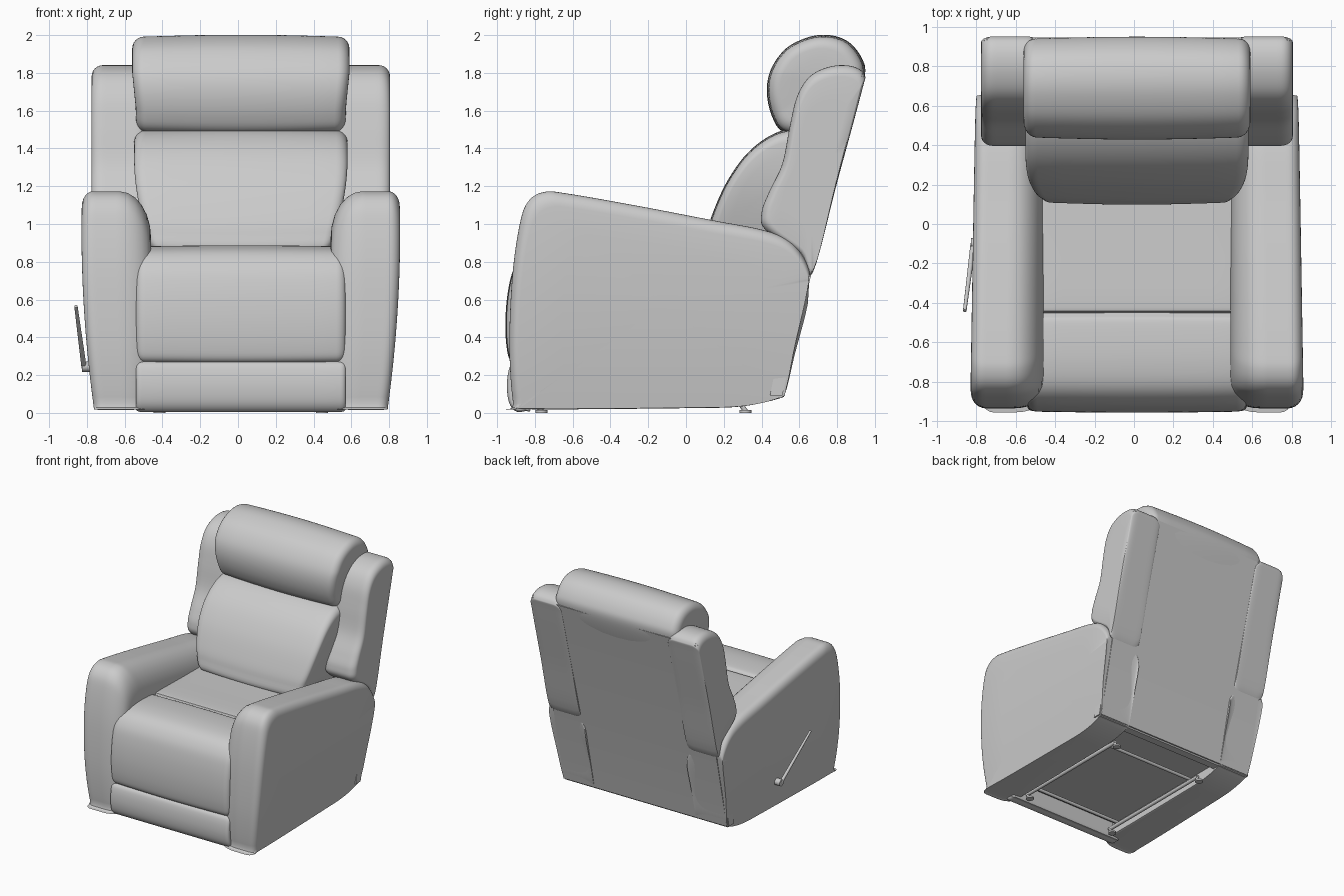
import bpy, bmesh, math
from mathutils import Vector

if "Cube" in bpy.data.objects:
    bpy.data.objects.remove(bpy.data.objects["Cube"])

CX = 0.015  # upholstery centre line (the lever sticks out on the left)


def material(name, c):
    m = bpy.data.materials.new(name)
    m.diffuse_color = (c, c, c, 1)
    m.use_nodes = True
    m.node_tree.nodes["Principled BSDF"].inputs["Base Color"].default_value = m.diffuse_color
    return m


GREY = material("light grey", 0.6)


def finish(name, bm, angle=40):
    bmesh.ops.remove_doubles(bm, verts=bm.verts, dist=1e-5)
    bmesh.ops.recalc_face_normals(bm, faces=bm.faces)
    me = bpy.data.meshes.new(name)
    bm.to_mesh(me)
    bm.free()
    ob = bpy.data.objects.new(name, me)
    bpy.context.collection.objects.link(ob)
    me.materials.append(GREY)
    bpy.ops.object.select_all(action='DESELECT')
    ob.select_set(True)
    bpy.context.view_layer.objects.active = ob
    bpy.ops.object.shade_smooth_by_angle(angle=math.radians(angle))
    return ob


def spline(pts, n=6):
    """Closed Catmull-Rom curve; a point given twice makes a sharp corner."""
    p = [Vector(q) for q in pts]
    out = []
    for i in range(len(p)):
        a, b, c, d = p[i - 1], p[i], p[(i + 1) % len(p)], p[(i + 2) % len(p)]
        if (b - c).length < 1e-6:
            continue
        for k in range(n):
            t = k / n
            out.append(0.5 * (2 * b + (c - a) * t + (2 * a - 5 * b + 4 * c - d) * t * t
                              + (3 * b - a - 3 * c + d) * t ** 3))
    return out


def pillow(name, prof, x0, x1, r0, r1=None, anchor=None, deform=None, crown=0.0, side=1):
    """Side profile (y, z) swept along x with rounded ends; r = (dx, dy, dz) of the rounding."""
    r1 = r1 or r0
    pts = spline(prof)
    ys, zs = [p.x for p in pts], [p.y for p in pts]
    ay, az = anchor or ((min(ys) + max(ys)) / 2, (min(zs) + max(zs)) / 2)
    hy = max(abs(y - ay) for y in ys)
    hz = max(abs(z - az) for z in zs)
    secs = []  # (x, inset y, inset z)
    for k in range(7):
        a = k / 6 * math.pi / 2
        secs.append((x0 + r0[0] * (1 - math.cos(a)), r0[1] * (1 - math.sin(a)), r0[2] * (1 - math.sin(a))))
    a0, a1 = x0 + r0[0], x1 - r1[0]
    secs += [(a0 + (a1 - a0) * k / 8, 0, 0) for k in range(1, 8)]
    for k in range(6, -1, -1):
        a = k / 6 * math.pi / 2
        secs.append((x1 - r1[0] * (1 - math.cos(a)), r1[1] * (1 - math.sin(a)), r1[2] * (1 - math.sin(a))))
    rings = []
    for x, dy, dz in secs:
        c = crown * (1 - math.sin(math.pi * (x - x0) / (x1 - x0)))
        sy, sz = 1 - (dy + c) / hy, 1 - (dz + c) / hz
        rings.append([Vector((x, ay + (p.x - ay) * sy, az + (p.y - az) * sz)) for p in pts])

    def cap(ring):  # concentric rings that fill an end
        m = sum(ring, Vector()) / len(ring)
        return [[m + (v - m) * s for v in ring] for s in (0.1, 0.4, 0.7)]
    rings = cap(rings[0]) + rings + cap(rings[-1])[::-1]
    bm = bmesh.new()
    loops = []
    for ring in rings:
        loop = []
        for v in ring:
            v = deform(v) if deform else v
            loop.append(bm.verts.new((CX + side * v.x, v.y, v.z)))
        loops.append(loop)
    n = len(pts)
    for a, b in zip(loops, loops[1:]):
        for i in range(n):
            bm.faces.new((a[i], a[(i + 1) % n], b[(i + 1) % n], b[i]))
    bm.faces.new(loops[0])
    bm.faces.new(loops[-1])
    return finish(name, bm)


def slab(name, prof, w):
    """Straight extrusion of a side profile."""
    bm = bmesh.new()
    f = bm.faces.new([bm.verts.new((CX - w, y, z)) for y, z in prof])
    ext = bmesh.ops.extrude_face_region(bm, geom=[f])
    bmesh.ops.translate(bm, vec=(2 * w, 0, 0),
                        verts=[v for v in ext["geom"] if isinstance(v, bmesh.types.BMVert)])
    bmesh.ops.bevel(bm, geom=bm.edges[:], offset=0.012, segments=2, affect='EDGES')
    return finish(name, bm, 30)


def rod(name, p, q, r0, r1=None, n=12):
    p, q = Vector(p), Vector(q)
    bm = bmesh.new()
    bmesh.ops.create_cone(bm, cap_ends=True, segments=n, radius1=r0, radius2=r1 or r0, depth=(q - p).length)
    rot = (q - p).to_track_quat('Z', 'Y')
    for v in bm.verts:
        v.co = rot @ v.co + (p + q) / 2
    return finish(name, bm)


# arms: outer side leans in toward the bottom and the back
def arm_shape(v):
    w = max(0, (v.x - 0.475) / 0.37)
    low = max(0, 1 - v.z / 1.0)
    return Vector((v.x - w * (0.07 * low ** 2 + 0.025 * (v.y + 0.9) / 1.5), v.y, v.z))


ARM = [(-0.88, 0.02), (-0.915, 0.05), (-0.935, 0.35), (-0.92, 0.72), (-0.88, 1.0), (-0.835, 1.12),
       (-0.75, 1.17), (-0.62, 1.16), (-0.25, 1.095), (0.14, 1.02), (0.42, 0.965), (0.56, 0.9), (0.645, 0.78),
       (0.645, 0.68), (0.58, 0.38), (0.53, 0.13), (0.49, 0.08), (0.3, 0.035), (0.0, 0.025)]
# wings beside the back
WING = [(0.42, 0.97), (0.4, 1.06), (0.44, 1.17), (0.51, 1.32), (0.55, 1.52), (0.59, 1.68), (0.66, 1.785),
        (0.77, 1.835), (0.88, 1.835), (0.945, 1.79), (0.93, 1.7), (0.8, 1.22), (0.67, 0.74), (0.6, 0.84)]
for side, tag in ((1, "right"), (-1, "left")):
    pillow(tag + "_arm", ARM, 0.475, 0.845, (0.17, 0.08, 0.25), (0.06, 0.05, 0.08),
           anchor=(0.5, 0.06), deform=arm_shape, side=side)
    pillow(tag + "_wing", WING, 0.5, 0.79, (0.06, 0.04, 0.06), (0.06, 0.05, 0.06),
           anchor=(0.75, 1.15), side=side)

# flat back panel and inner frame
slab("back_panel", [(0.52, 0.08), (0.655, 0.70), (0.948, 1.795), (0.85, 1.8), (0.56, 0.72), (0.43, 0.08)], 0.775)
slab("seat_frame", [(-0.8, 0.12), (0.48, 0.12), (0.58, 0.75), (-0.8, 0.75)], 0.54)

# headrest
pillow("headrest", [(0.52, 1.485), (0.455, 1.57), (0.428, 1.7), (0.45, 1.82), (0.53, 1.93), (0.65, 1.99),
                    (0.76, 2.0), (0.86, 1.965), (0.93, 1.88), (0.948, 1.79), (0.9, 1.62), (0.84, 1.5),
                    (0.68, 1.47)],
       -0.575, 0.575, (0.06, 0.06, 0.06), crown=0.012,
       deform=lambda v: Vector((v.x * (0.965 + 0.035 * min(1, max(0, (v.z - 1.6) / 0.2))), v.y, v.z)))


# back cushion, narrower between the arms
def cushion_shape(v):
    t = min(1, max(0, (v.z - 0.85) / 0.5))
    return Vector((v.x * (0.84 + 0.16 * math.sin(t * math.pi / 2)), v.y, v.z))


pillow("back_cushion", [(0.12, 0.84), (0.11, 0.95), (0.15, 1.08), (0.22, 1.23), (0.32, 1.37), (0.44, 1.465),
                        (0.56, 1.505), (0.7, 1.5), (0.8, 1.45), (0.7, 1.1), (0.6, 0.82), (0.35, 0.8)],
       -0.565, 0.565, (0.06, 0.05, 0.06), crown=0.012, deform=cushion_shape)

# seat pad, front roll and footrest
pillow("seat_pad", [(-0.455, 0.78), (-0.445, 0.855), (-0.40, 0.872), (-0.1, 0.865), (0.35, 0.85), (0.45, 0.8),
                    (0.4, 0.7), (0.0, 0.7), (-0.4, 0.7)], -0.53, 0.53, (0.03, 0.02, 0.03))
pillow("seat_front", [(-0.455, 0.8), (-0.465, 0.862), (-0.52, 0.882), (-0.7, 0.885), (-0.83, 0.855),
                      (-0.905, 0.775), (-0.94, 0.66), (-0.956, 0.5), (-0.95, 0.35), (-0.925, 0.275),
                      (-0.85, 0.262), (-0.72, 0.3), (-0.6, 0.6)],
       -0.555, 0.555, (0.05, 0.035, 0.04), crown=0.006, anchor=(-0.6, 0.55))
pillow("footrest", [(-0.9, 0.008), (-0.935, 0.05), (-0.948, 0.13), (-0.94, 0.22), (-0.915, 0.268),
                    (-0.85, 0.275), (-0.82, 0.25), (-0.82, 0.03), (-0.85, 0.01)],
       -0.555, 0.555, (0.03, 0.02, 0.015))

# underside mechanism: rails, feet and cross bars
for s, tag in ((1, "right"), (-1, "left")):
    x = CX + s * 0.43
    rod(tag + "_rail", (x, -0.8, 0.055), (x, 0.3, 0.055), 0.016)
    for y, end in ((-0.78, "front"), (0.3, "rear")):
        rod(f"{tag}_{end}_foot_stem", (x, y - 0.02, 0.06), (x, y + 0.015, 0.01), 0.013)
        rod(f"{tag}_{end}_foot", (x, y + 0.015, 0), (x, y + 0.015, 0.014), 0.032)
for y in (-0.7, 0.2):
    rod("cross_bar", (CX - 0.43, y, 0.075), (CX + 0.43, y, 0.075), 0.014)

# recline lever on the left side
rod("lever_pivot", (-0.76, -0.1, 0.245), (-0.825, -0.1, 0.245), 0.028, n=20)
rod("lever", (-0.815, -0.1, 0.24), (-0.858, -0.44, 0.565), 0.014, 0.009)
